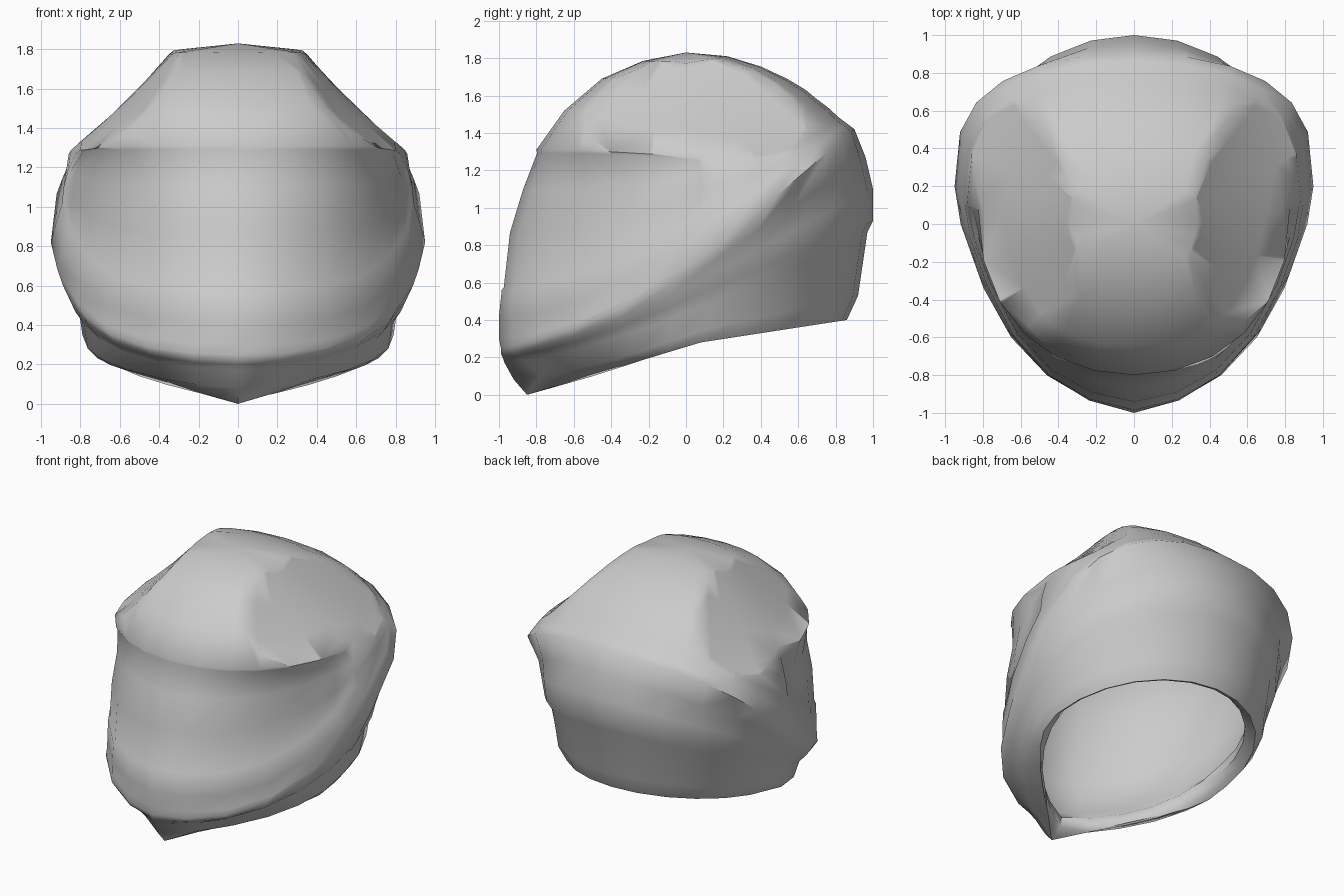
import bpy, bmesh, math
from mathutils import Vector

cube = bpy.data.objects.get("Cube")
if cube:
    bpy.data.objects.remove(cube, do_unlink=True)

HALF = 12          # segments from front to back on one side
SEGS = HALF * 2

grey = bpy.data.materials.new("light grey")
grey.use_nodes = True
grey.diffuse_color = (0.6, 0.6, 0.6, 1)
grey.node_tree.nodes["Principled BSDF"].inputs["Base Color"].default_value = (0.6, 0.6, 0.6, 1)


def ring_points(ring, rise, sharp, taper, blunt=1, boxy=False):
    """Closed ring through a front, a side and a back point, mirrored in x."""
    yf, zf, w, ys, zs, yb, zb = ring
    points = []
    for i in range(SEGS):
        t = 2 * math.pi * i / SEGS
        s, c = abs(math.sin(t)), math.cos(t)
        x = s
        if c >= 0:
            # straight tapering cheeks and a pointed chin
            k = c ** blunt * (1 - taper * s ** 6 - sharp * s * c)
            y, z = ys + (yf - ys) * k, zf + (zs - zf) * (1 - k) ** rise
        else:
            k = -c
            if boxy:
                x, k = s ** .9, k ** .66
            y, z = ys + (yb - ys) * k, zs + (zb - zs) * k
        points.append(Vector((math.copysign(w * x, math.sin(t)), y, z)))
    return points


def loft(bm, loops, apex):
    """Skin the rings in order and close them at the apex."""
    rows = [[bm.verts.new(p) for p in loop] for loop in loops]
    grid = {}
    for r in range(len(rows) - 1):
        for i in range(SEGS):
            j = (i + 1) % SEGS
            grid[r, i] = bm.faces.new((rows[r][i], rows[r][j], rows[r + 1][j], rows[r + 1][i]))
    tip = bm.verts.new(apex)
    for i in range(SEGS):
        bm.faces.new((rows[-1][i], rows[-1][(i + 1) % SEGS], tip))
    return grid


def arch(bm, amount):
    """Bend the mesh along y, so that a flat cut becomes an arched one."""
    for v in bm.verts:
        v.co.z += amount * (v.co.y - .2) ** 2


def scoop(bm, inward):
    """Press a hollow facet into both sides of the crown."""
    arch(bm, .33)
    for side in (1, -1):
        normal = Vector((.7 * side, 0, .715)).normalized()
        point = Vector((.355 * side, 0, 1.77)) - normal * inward
        bmesh.ops.bisect_plane(bm, geom=bm.verts[:] + bm.edges[:] + bm.faces[:],
                               plane_co=point, plane_no=normal, dist=.0005)
        for v in bm.verts:
            d = (v.co - point).dot(normal)
            if d > 0:
                v.co -= normal * d * 1.15
    arch(bm, -.33)


def finish(name, bm, angle):
    bmesh.ops.recalc_face_normals(bm, faces=bm.faces)
    mesh = bpy.data.meshes.new(name)
    bm.to_mesh(mesh)
    bm.free()
    mesh.materials.append(grey)
    obj = bpy.data.objects.new(name, mesh)
    bpy.context.collection.objects.link(obj)
    bpy.ops.object.select_all(action="DESELECT")
    obj.select_set(True)
    bpy.context.view_layer.objects.active = obj
    bpy.ops.object.shade_smooth_by_angle(angle=math.radians(angle))
    return obj


# Ring: front y, front z, half width, side y, side z, back y, back z
lower = [
    (-.85, 0, .74, .08, .28, .86, .4),
    (-.92, .08, .79, .1, .35, .92, .53),
    (-.97, .17, .81, .14, .49, .97, .87),
    (-.98, .2, .855, .15, .57, 1, .93),
    (-.99, .22, .885, .15, .65, 1, 1.1),
    (-.99, .25, .92, .18, .74, .96, 1.27),
]
upper = [
    (-1, .3, .95, .2, .82, .9, 1.42),
    (-1, .42, .92, .15, .93, .86, 1.45),
    (-.985, .56, .895, .1, 1.01, .82, 1.48),
    (-.95, .87, .885, .1, 1.1, .76, 1.535),
    (-.88, 1.1, .865, .1, 1.18, .7, 1.58),
    (-.8, 1.31, .825, .08, 1.27, .64, 1.63),
    (-.65, 1.52, .74, .05, 1.45, .54, 1.69),
    (-.45, 1.69, .59, .02, 1.63, .4, 1.755),
    (-.23, 1.785, .38, 0, 1.765, .22, 1.81),
]
loops = [ring_points(r, 1 if n == 0 else 1.4, .7 * .62 ** n, .2) for n, r in enumerate(lower)]
for n, r in enumerate(upper):
    crown = n > 4
    loops.append(ring_points(r, 1.65 if n == 0 else 1.9, 0 if crown else .12 * .8 ** n,
                             .1 if crown else .4, .8 if crown else 1, True))

# Outer shell
bm = bmesh.new()
grid = loft(bm, loops, (0, 0, 1.83))

# Barely recessed visor across the front
first, last = len(lower) + 2, len(lower) + 5
visor = [f for (r, i), f in grid.items()
         if first <= r < last and (i < HALF // 2 or i >= SEGS - HALF // 2)]
bmesh.ops.recalc_face_normals(bm, faces=bm.faces)
bmesh.ops.inset_region(bm, faces=visor, thickness=.016, depth=-.009, use_even_offset=True)

scoop(bm, 0)
finish("outer_shell", bm, 60)

# Rolled rim and hollow lining
lining = [
    lower[0],
    (-.81, .02, .71, .08, .3, .83, .41),
    (-.76, .06, .67, .08, .34, .79, .45),
    (-.75, .13, .67, .1, .41, .79, .52),
    (-.88, .24, .77, .1, .52, .89, .7),
    (-.94, .5, .83, .1, .82, .93, 1),
    (-.87, 1, .82, .1, 1.08, .84, 1.27),
    (-.74, 1.3, .76, .08, 1.27, .62, 1.54),
    (-.42, 1.61, .52, .02, 1.6, .38, 1.7),
]
bm = bmesh.new()
loft(bm, [ring_points(r, 1 if n == 0 else 1.2, .7 * .75 ** n, .2) for n, r in enumerate(lining)],
     (0, 0, 1.78))
scoop(bm, .05)
inside = finish("inner_lining", bm, 45)
inside.data.flip_normals()
